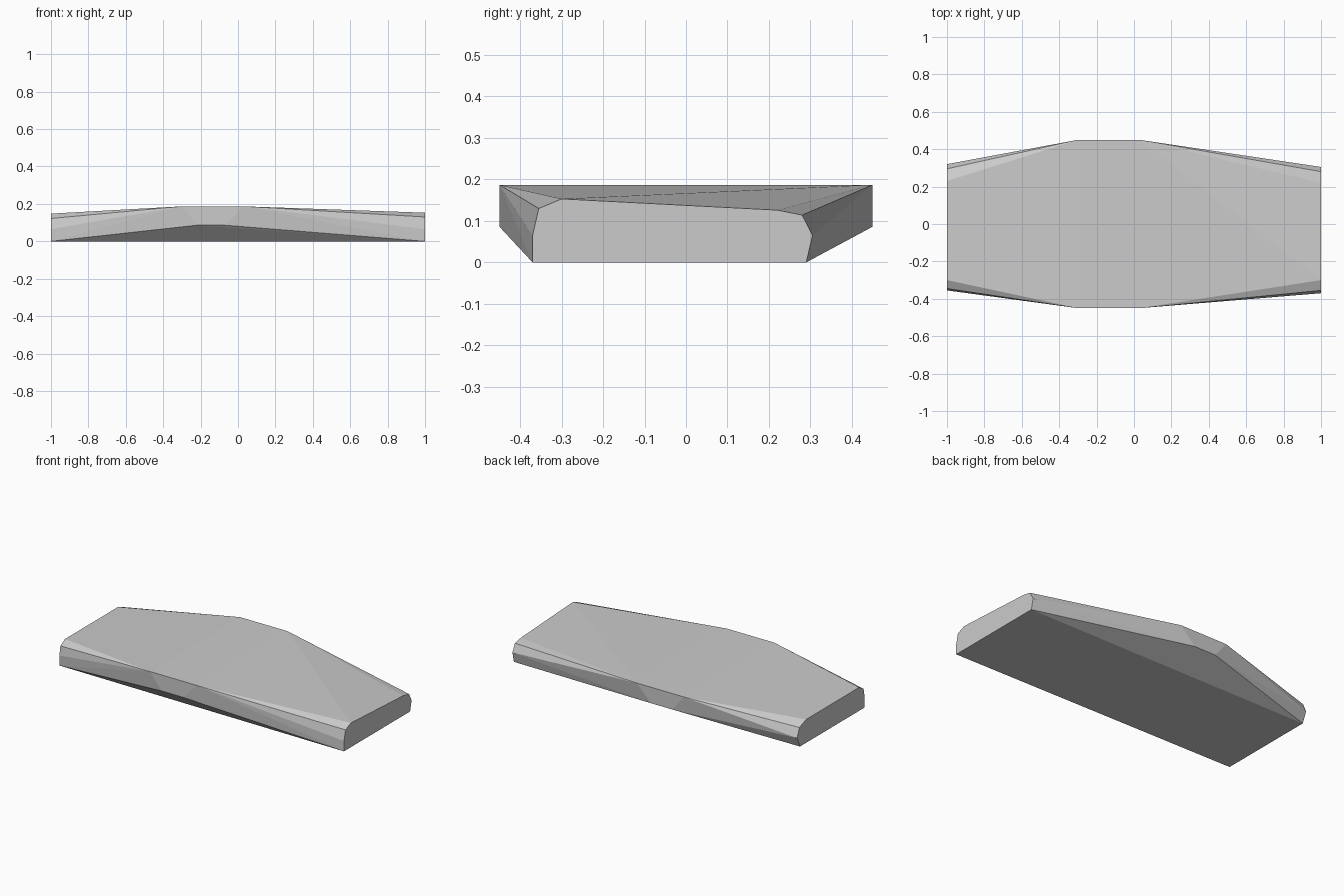
import bpy, bmesh

if "Cube" in bpy.data.objects:
    bpy.data.objects.remove(bpy.data.objects["Cube"])

# end outlines as (y, z)
right_end = [(-0.37, 0), (-0.37, 0.065), (-0.355, 0.13), (-0.30, 0.153),
             (0.22, 0.126), (0.28, 0.114), (0.305, 0.065), (0.29, 0)]
left_end = [(-0.352, 0), (-0.355, 0.065), (-0.345, 0.122), (-0.30, 0.148),
            (0.23, 0.148), (0.295, 0.122), (0.32, 0.065), (0.29, 0)]

points = [(1, y, z) for y, z in right_end] + [(-1, y, z) for y, z in left_end]
# wide raised middle
for y in (-0.45, 0.45):
    points += [(-0.30, y, 0.187), (0.03, y, 0.187),
               (-0.22, y, 0.086), (-0.07, y, 0.086)]

# faceted slab: convex skin around the outlines
bm = bmesh.new()
for p in points:
    bm.verts.new(p)
res = bmesh.ops.convex_hull(bm, input=bm.verts[:])
loose = [v for v in bm.verts if not v.link_faces]
bmesh.ops.delete(bm, geom=loose, context='VERTS')
bmesh.ops.dissolve_limit(bm, angle_limit=0.002, verts=bm.verts[:], edges=bm.edges[:])
bmesh.ops.recalc_face_normals(bm, faces=bm.faces[:])

mesh = bpy.data.meshes.new("faceted_slab")
bm.to_mesh(mesh)
bm.free()
slab = bpy.data.objects.new("faceted_slab", mesh)
bpy.context.collection.objects.link(slab)
